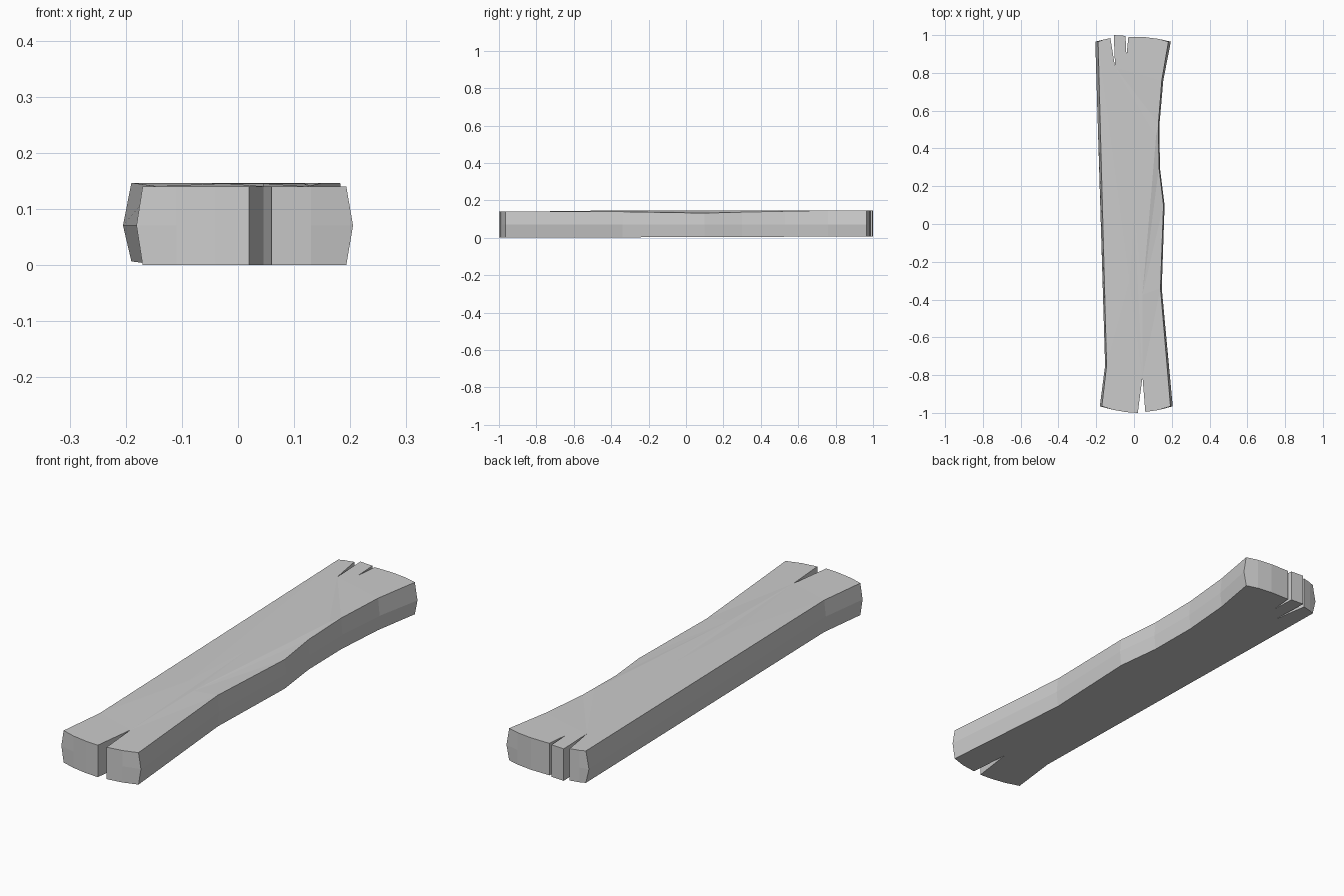
import bpy
import bmesh
from mathutils import Vector
from mathutils.geometry import delaunay_2d_cdt

cube = bpy.data.objects.get("Cube")
if cube:
    bpy.data.objects.remove(cube)

# Plank outline, counter-clockwise: x, y, and sideways bulge of the middle layer
front_end = [(-.17, -.965, -.011), (-.11, -.984, 0), (-.04, -.996, 0), (.02, -1, 0),
             (.045, -.81, 0), (.06, -.995, 0), (.13, -.985, 0), (.193, -.965, .012)]
wavy_side = [(.14, -.34, .007), (.156, .1, .006), (.132, .3, .005),
             (.129, .53, .006), (.147, .76, .008)]
back_end = [(.182, .965, .013), (.13, .98, 0), (.06, .989, 0), (-.03, .99, 0),
            (-.04, .89, 0), (-.045, .996, 0), (-.107, 1, 0), (-.1, .83, 0),
            (-.125, .984, 0), (-.165, .975, 0), (-.19, .965, -.015)]
straight_side = [(-.145, -.75, -.008)]
outline = front_end + wavy_side + back_end + straight_side
count = len(outline)

# Grain folds running in from the splits
folds = [(-.023, -.3), (0, .07), (.045, -.374), (.117, .466)]
front_split, back_split = 4, 20
fold_edges = [(back_split, count), (front_split, count + 1), (count + 2, count + 3)]


def top_height(x, y):
    sag = .012 * max(0, 1 - abs(y - .1) / .6) if x > .125 else 0
    return .1435 + .0035 * y - sag


def bottom_height(x, y):
    return .0035 + .0035 * y


bm = bmesh.new()
bottom = [bm.verts.new((x, y, bottom_height(x, y))) for x, y, b in outline]
middle = [bm.verts.new((x + b, y, .071)) for x, y, b in outline]
top = [bm.verts.new((x, y, top_height(x, y))) for x, y, b in outline]

# Faceted side walls
for lower, upper in ((bottom, middle), (middle, top)):
    for i in range(count):
        j = (i + 1) % count
        bm.faces.new((lower[i], lower[j], upper[j], upper[i]))

# Top, creased along the folds
top += [bm.verts.new((x, y, .146)) for x, y in folds]
points = [Vector(v.co[:2]) for v in top]
edges = [(i, (i + 1) % count) for i in range(count)] + fold_edges
result = delaunay_2d_cdt(points, edges, [], 1, 1e-5)
for tri in result[2]:
    bm.faces.new([top[result[3][i][0]] for i in tri])

# Flat underside
bm.faces.new(bottom[::-1])
bmesh.ops.recalc_face_normals(bm, faces=bm.faces)

mesh = bpy.data.meshes.new("plank")
bm.to_mesh(mesh)
bm.free()
plank = bpy.data.objects.new("plank", mesh)
bpy.context.collection.objects.link(plank)

# Single grey material
grey = bpy.data.materials.new("plain grey")
grey.use_nodes = True
colour = (.6, .6, .6, 1)
grey.diffuse_color = colour
grey.node_tree.nodes["Principled BSDF"].inputs["Base Color"].default_value = colour
mesh.materials.append(grey)
